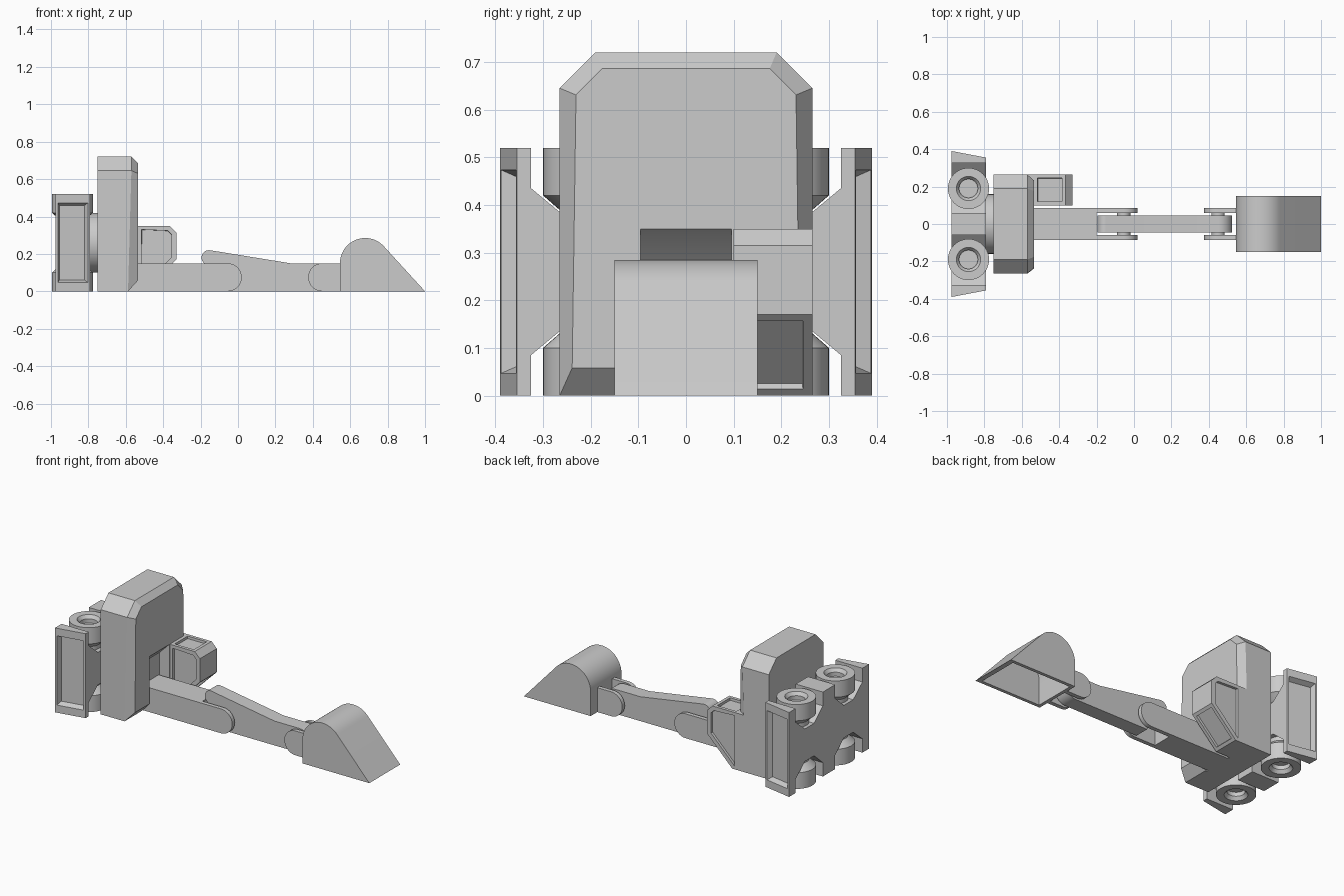
import bpy, bmesh, math
from mathutils import Vector

if "Cube" in bpy.data.objects:
    bpy.data.objects.remove(bpy.data.objects["Cube"])

grey = bpy.data.materials.new("plain_grey")
grey.use_nodes = True
grey.diffuse_color = (0.6, 0.6, 0.6, 1)
grey.node_tree.nodes["Principled BSDF"].inputs["Base Color"].default_value = (0.6, 0.6, 0.6, 1)


def finish(name, bm):
    bmesh.ops.recalc_face_normals(bm, faces=bm.faces)
    mesh = bpy.data.meshes.new(name)
    bm.to_mesh(mesh)
    bm.free()
    mesh.materials.append(grey)
    ob = bpy.data.objects.new(name, mesh)
    bpy.context.collection.objects.link(ob)
    return ob


def prism_mesh(points, axis, lo, hi):
    """Extrude a (x, z) profile along y, or a (y, z) profile along x."""
    bm = bmesh.new()
    place = (lambda a, b: (a, lo, b)) if axis == 'y' else (lambda a, b: (lo, a, b))
    face = bm.faces.new([bm.verts.new(place(a, b)) for a, b in points])
    ext = bmesh.ops.extrude_face_region(bm, geom=[face])
    shift = Vector((0, hi - lo, 0)) if axis == 'y' else Vector((hi - lo, 0, 0))
    bmesh.ops.translate(bm, vec=shift, verts=[v for v in ext['geom'] if isinstance(v, bmesh.types.BMVert)])
    bmesh.ops.recalc_face_normals(bm, faces=bm.faces)
    bm.normal_update()
    return bm


def prism(name, points, axis, lo, hi):
    return finish(name, prism_mesh(points, axis, lo, hi))


def arc(cx, cz, r, start, end, n=16):
    angles = [math.radians(start + (end - start) * i / n) for i in range(n + 1)]
    return [(cx + r * math.cos(a), cz + r * math.sin(a)) for a in angles]


def rect(a0, a1, b0, b1):
    return [(a0, b0), (a1, b0), (a1, b1), (a0, b1)]


def cut(target, cutter):
    mod = target.modifiers.new("cut", 'BOOLEAN')
    mod.operation, mod.solver, mod.object = 'DIFFERENCE', 'EXACT', cutter
    bpy.context.view_layer.objects.active = target
    bpy.ops.object.modifier_apply(modifier=mod.name)
    bpy.data.objects.remove(cutter)


def lathe(name, profile, x, y, flip=False, steps=40):
    bm = bmesh.new()
    vs = [bm.verts.new((r, 0, z)) for r, z in profile]
    edges = [bm.edges.new(p) for p in zip(vs, vs[1:])]
    bmesh.ops.spin(bm, geom=vs + edges, axis=(0, 0, 1), cent=(0, 0, 0),
                   angle=math.tau, steps=steps, use_duplicate=False)
    bmesh.ops.remove_doubles(bm, verts=bm.verts, dist=1e-4)
    for v in bm.verts:
        if flip:
            v.co.z = 2 * MID - v.co.z
        v.co += Vector((x, y, 0))
    return finish(name, bm)


MID = 0.26

# Chassis: arched cross-section, tapering side blades with sunken panels
quarter = [(0.39, 0.52), (0.325, 0.52), (0.325, 0.435), (0.235, 0.36),
           (0.145, 0.36), (0.06, 0.435), (0.06, 0.52)]
top = quarter + [(-a, b) for a, b in reversed(quarter)]
outline = top + [(a, 2 * MID - b) for a, b in reversed(top)]
bm = prism_mesh(outline, 'x', -0.975, -0.79)
for v in bm.verts:
    if abs(v.co.y) > 0.38 and v.co.x > -0.8:
        v.co.y *= 0.91
bm.normal_update()
blades = [f for f in bm.faces if abs(f.calc_center_median().y) > 0.36 and abs(f.normal.y) > 0.9]
bmesh.ops.inset_individual(bm, faces=blades, thickness=0.017, depth=0)
for f in blades:
    for v in f.verts:
        v.co.z = MID + (v.co.z - MID) * 0.86
bmesh.ops.inset_individual(bm, faces=blades, thickness=0.02, depth=-0.03)
finish("chassis", bm)

# Wheels
wheel = [(0, 0.475), (0.05, 0.475), (0.05, 0.5), (0.065, 0.52), (0.11, 0.52),
         (0.11, 0.42), (0.07, 0.385), (0.07, 0.35), (0, 0.35)]
for side, y in (("left", 0.19), ("right", -0.19)):
    for end in (False, True):
        lathe(f"{side}_wheel_{'lower' if end else 'upper'}", wheel, -0.885, y, end)

# Turntable
prism("turntable", arc(0, MID, 0.16, 0, 348.75, 31), 'x', -0.8, -0.74)

# Body with bevelled front and a slot for the boom
shape = [(-0.265, 0), (0.265, 0), (0.265, 0.645), (0.19, 0.72), (-0.19, 0.72), (-0.265, 0.645)]
bm = prism_mesh(shape, 'x', -0.75, -0.57)
front = [f for f in bm.faces if f.normal.x > 0.9]
bmesh.ops.inset_individual(bm, faces=front, thickness=0.037, depth=0.035)
for v in bm.verts:
    if v.co.z < 0.1:
        if v.co.x > -0.55:
            v.co.z = 0.058
        elif v.co.x > -0.6:
            v.co.x = -0.588
body = finish("body", bm)
slot = [(-0.6, -0.1), (-0.5, -0.1), (-0.5, 0.38), (-0.535, 0.35), (-0.6, 0.285)]
cut(body, prism("slot_cutter", slot, 'y', -0.095, 0.095))

# Cab with sunken windows
prism("cab_base", rect(-0.588, -0.535, 0, 0.35), 'y', 0.1, 0.265)
cab = [(-0.535, 0), (-0.5, 0), (-0.33, 0.17), (-0.33, 0.315), (-0.365, 0.35), (-0.535, 0.35)]
bm = prism_mesh(cab, 'y', 0.1, 0.265)
panes = [f for f in bm.faces if abs(f.normal.y) > 0.9 or f.normal.z > 0.9
         or (f.normal.z < -0.5 and f.normal.x > 0.5)]
bmesh.ops.inset_individual(bm, faces=panes, thickness=0.028, depth=0)
bmesh.ops.inset_individual(bm, faces=panes, thickness=0.001, depth=-0.015)
finish("cab", bm)

# Boom with forked end
boom = prism("boom", [(-0.6, 0)] + arc(-0.055, 0.075, 0.075, -90, 90) + [(-0.6, 0.15)], 'y', -0.085, 0.085)
cut(boom, prism("fork_cutter", [(-0.2, -0.1), (0.1, -0.1), (0.1, 0.3), (-0.2, 0.3)], 'y', -0.06, 0.06))

# Stick
stick = ([(-0.055, 0)] + arc(0.45, 0.075, 0.075, -90, 90) + [(0.28, 0.15)]
         + arc(-0.155, 0.18, 0.04, 80, 215, 12))
prism("stick", stick, 'y', -0.045, 0.045)

# Pins and spacers
for name, x in (("elbow_pin", -0.055), ("bucket_pin", 0.45)):
    prism(name, arc(x, 0.075, 0.035, 0, 348.75, 31), 'y', -0.07, 0.07)

# Bucket, hollow and open underneath, with two mounting lugs
def bucket_shape(t, floor):
    return ([(0.545 + t, floor)] + arc(0.68, 0.15, 0.135 - t, 180, 41, 24)
            + [(1 - 1.5 * t, 0), (1 - 1.5 * t, floor)][:1 if floor == 0 else 2])

bucket = prism("bucket", bucket_shape(0, 0), 'y', -0.15, 0.15)
cut(bucket, prism("bucket_cutter", bucket_shape(0.02, -0.05), 'y', -0.13, 0.13))
for side, y in (("left", 0.06), ("right", -0.085)):
    lug = [(0.55, 0.15)] + arc(0.45, 0.075, 0.075, 90, 270) + [(0.55, 0)]
    prism(f"{side}_bucket_lug", lug, 'y', y, y + 0.025)

# Shading: round parts smooth, corners sharp
for ob in bpy.context.scene.objects:
    ob.select_set(ob.type == 'MESH')
bpy.ops.object.shade_smooth_by_angle(angle=math.radians(30))
